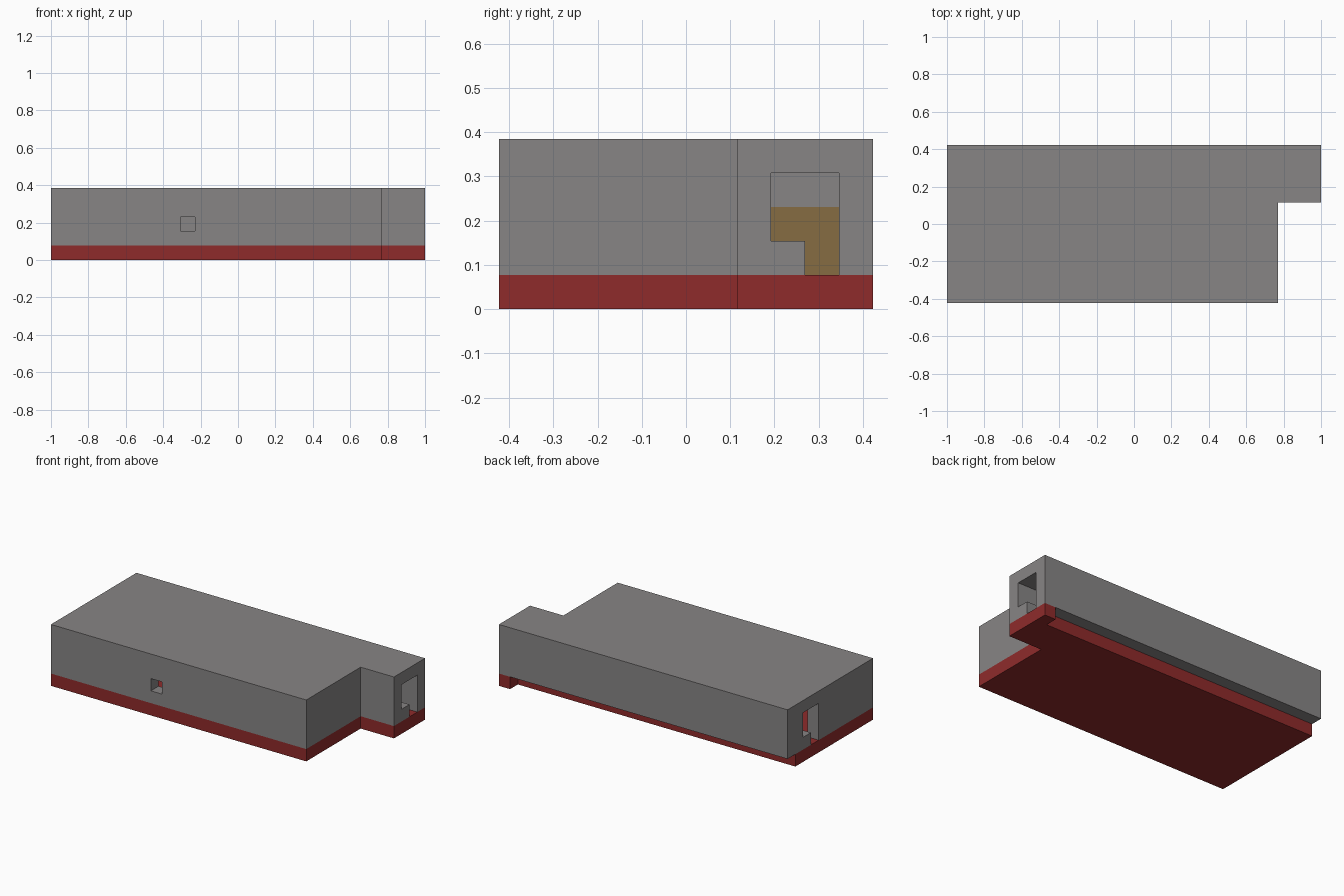
import bpy
import bmesh
from mathutils import Vector

cube = bpy.data.objects.get("Cube")
if cube:
    bpy.data.objects.remove(cube, do_unlink=True)

U = 1 / 13  # one block; the building is 26 blocks long


def material(name, color):
    m = bpy.data.materials.new(name)
    m.use_nodes = True
    m.diffuse_color = (*color, 1)
    m.node_tree.nodes["Principled BSDF"].inputs["Base Color"].default_value = (*color, 1)
    return m


GREY = material("stone_grey", (0.245, 0.235, 0.235))
RED = material("brick_red", (0.275, 0.024, 0.024))
BROWN = material("door_brown", (0.24, 0.15, 0.055))


def prism(name, outline, z0, z1, mat):
    """Extrude a floor outline, given in blocks, from z0 to z1."""
    bm = bmesh.new()
    face = bm.faces.new([bm.verts.new(Vector((x, y, z0)) * U) for x, y in outline])
    ext = bmesh.ops.extrude_face_region(bm, geom=[face])
    top = [g for g in ext["geom"] if isinstance(g, bmesh.types.BMVert)]
    bmesh.ops.translate(bm, verts=top, vec=(0, 0, (z1 - z0) * U))
    bmesh.ops.recalc_face_normals(bm, faces=bm.faces)
    mesh = bpy.data.meshes.new(name)
    bm.to_mesh(mesh)
    bm.free()
    mesh.materials.append(mat)
    ob = bpy.data.objects.new(name, mesh)
    bpy.context.collection.objects.link(ob)
    return ob


def box(name, x0, x1, y0, y1, z0, z1, mat):
    return prism(name, [(x0, y0), (x1, y0), (x1, y1), (x0, y1)], z0, z1, mat)


def cut(target, name, *bounds):
    """Subtract a box from the target and discard the cutter."""
    cutter = box(name, *bounds, GREY)
    cutter.hide_render = True
    mod = target.modifiers.new(name, 'BOOLEAN')
    mod.operation = 'DIFFERENCE'
    mod.solver = 'EXACT'
    mod.object = cutter
    bpy.context.view_layer.objects.active = target
    bpy.ops.object.modifier_apply(modifier=name)
    bpy.data.objects.remove(cutter, do_unlink=True)


# Red floor slab: set back one block along the rear, except under one corner
prism("floor_slab", [(-13, -5.5), (10, -5.5), (10, 1.5), (13, 1.5), (13, 5.5),
                     (12, 5.5), (12, 4.5), (-13, 4.5)], 0, 1, RED)

# Grey shell: walls and roof in one piece with the entrance wing
shell = prism("walls_and_roof", [(-13, -5.5), (10, -5.5), (10, 1.5), (13, 1.5),
                                 (13, 5.5), (-13, 5.5)], 1, 5, GREY)

# Rooms
cut(shell, "main_room", -12, 9, -4.5, 4.5, 0.5, 4)
cut(shell, "entrance_room", 10, 12, 2.5, 4.5, 0.5, 4)
cut(shell, "inner_doorway", 8.5, 10.5, 2.5, 4.5, 0.5, 3)

# Stepped doorways at both ends
cut(shell, "left_opening", 11.5, 13.5, 2.5, 4.5, 2, 4)
cut(shell, "left_threshold", 11.5, 13.5, 3.5, 4.5, 0.5, 3)
cut(shell, "right_opening", -13.5, -11.5, 1.5, 3.5, 2, 4)
cut(shell, "right_threshold", -13.5, -11.5, 1.5, 2.5, 0.5, 3)

# Small front window
cut(shell, "front_window", -4, -3, -6, -4, 2, 3)

# Brown inner door below the lintel
box("inner_door", 9, 10, 2.5, 4.5, 1, 3, BROWN)
